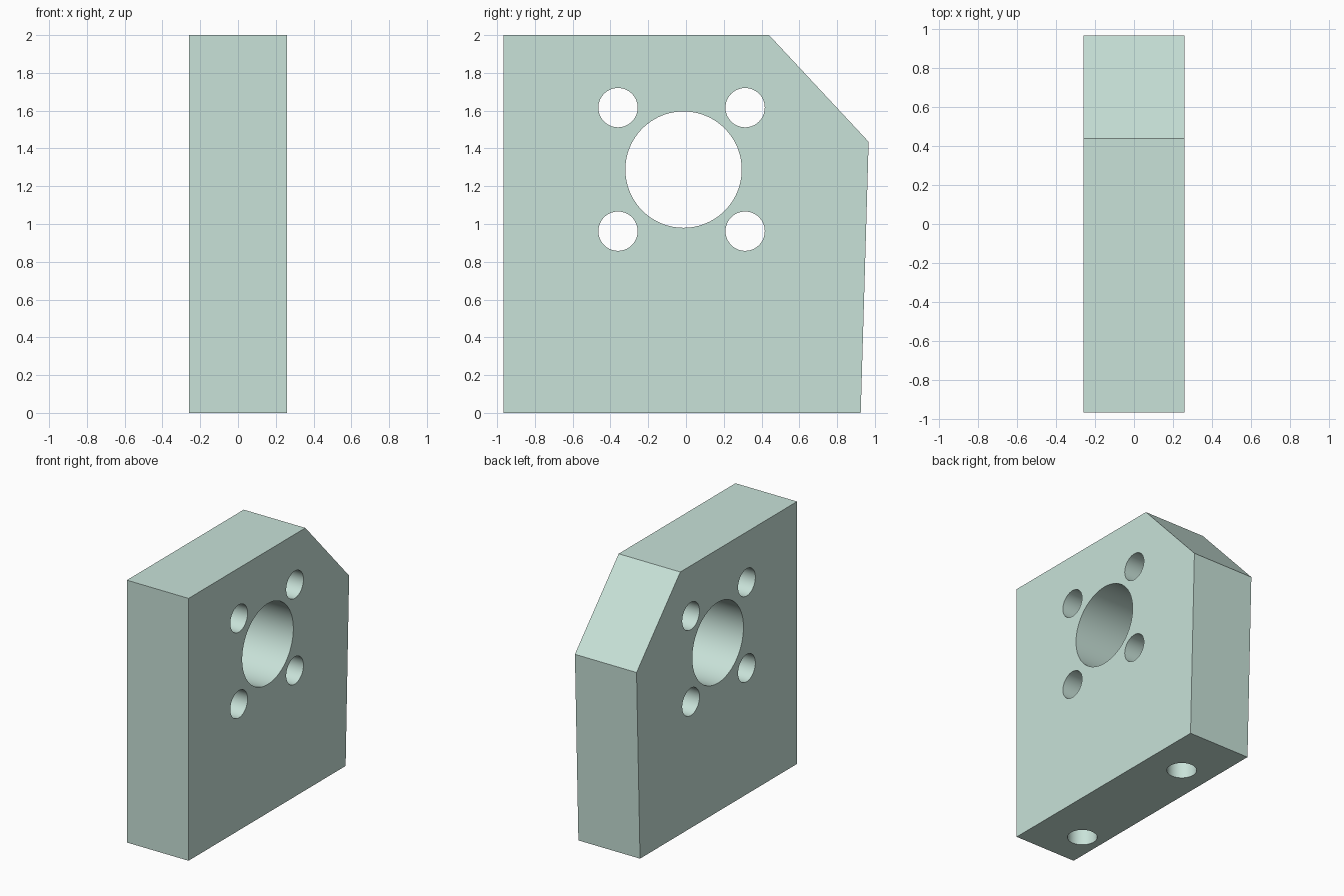
import bpy, bmesh
from math import pi, radians

if "Cube" in bpy.data.objects:
    bpy.data.objects.remove(bpy.data.objects["Cube"])

HALF = 0.26  # half thickness along x

# Plate: side profile (y, z) extruded along x
profile = [(-0.967, 0), (0.925, 0), (0.967, 1.435), (0.44, 2), (-0.967, 2)]
bm = bmesh.new()
face = bm.faces.new([bm.verts.new((-HALF, y, z)) for y, z in profile])
ext = bmesh.ops.extrude_face_region(bm, geom=[face])
bmesh.ops.translate(bm, vec=(2 * HALF, 0, 0),
                    verts=[v for v in ext["geom"] if isinstance(v, bmesh.types.BMVert)])
bmesh.ops.recalc_face_normals(bm, faces=bm.faces)
mesh = bpy.data.meshes.new("mounting_plate")
bm.to_mesh(mesh)
bm.free()
plate = bpy.data.objects.new("mounting_plate", mesh)
bpy.context.collection.objects.link(plate)


def drill(name, centre, radius, length, rotation=(0, 0, 0)):
    """Cut a round hole in the plate and remove the cutter."""
    bpy.ops.mesh.primitive_cylinder_add(vertices=96, radius=radius, depth=length,
                                        location=centre, rotation=rotation)
    cutter = bpy.context.object
    cutter.name = name
    cutter.hide_render = True
    mod = plate.modifiers.new(name, 'BOOLEAN')
    mod.operation = 'DIFFERENCE'
    mod.solver = 'EXACT'
    mod.object = cutter
    bpy.context.view_layer.objects.active = plate
    bpy.ops.object.modifier_apply(modifier=name)
    bpy.data.objects.remove(cutter)


# Central bore and four bolt holes through the thickness
across = (0, pi / 2, 0)
drill("centre_bore", (0, -0.013, 1.288), 0.308, 1, across)
for y in (-0.36, 0.313):
    for z in (0.962, 1.616):
        drill("bolt_hole", (0, y, z), 0.104, 1, across)

# Two blind mounting holes in the underside
DEPTH = 0.6
for x, y in ((-0.096, -0.677), (-0.027, 0.487)):
    drill("base_hole", (x, y, DEPTH / 2 - 0.1), 0.104, DEPTH + 0.2)

# Smooth hole walls, crisp edges
bpy.ops.object.select_all(action='DESELECT')
plate.select_set(True)
bpy.context.view_layer.objects.active = plate
bpy.ops.object.shade_smooth_by_angle(angle=radians(30))

# Pale green finish
mat = bpy.data.materials.new("pale_green")
mat.diffuse_color = (0.58, 0.76, 0.69, 1)
mat.use_nodes = True
mat.node_tree.nodes["Principled BSDF"].inputs["Base Color"].default_value = mat.diffuse_color
plate.data.materials.clear()
plate.data.materials.append(mat)
for p in plate.data.polygons:
    p.material_index = 0
